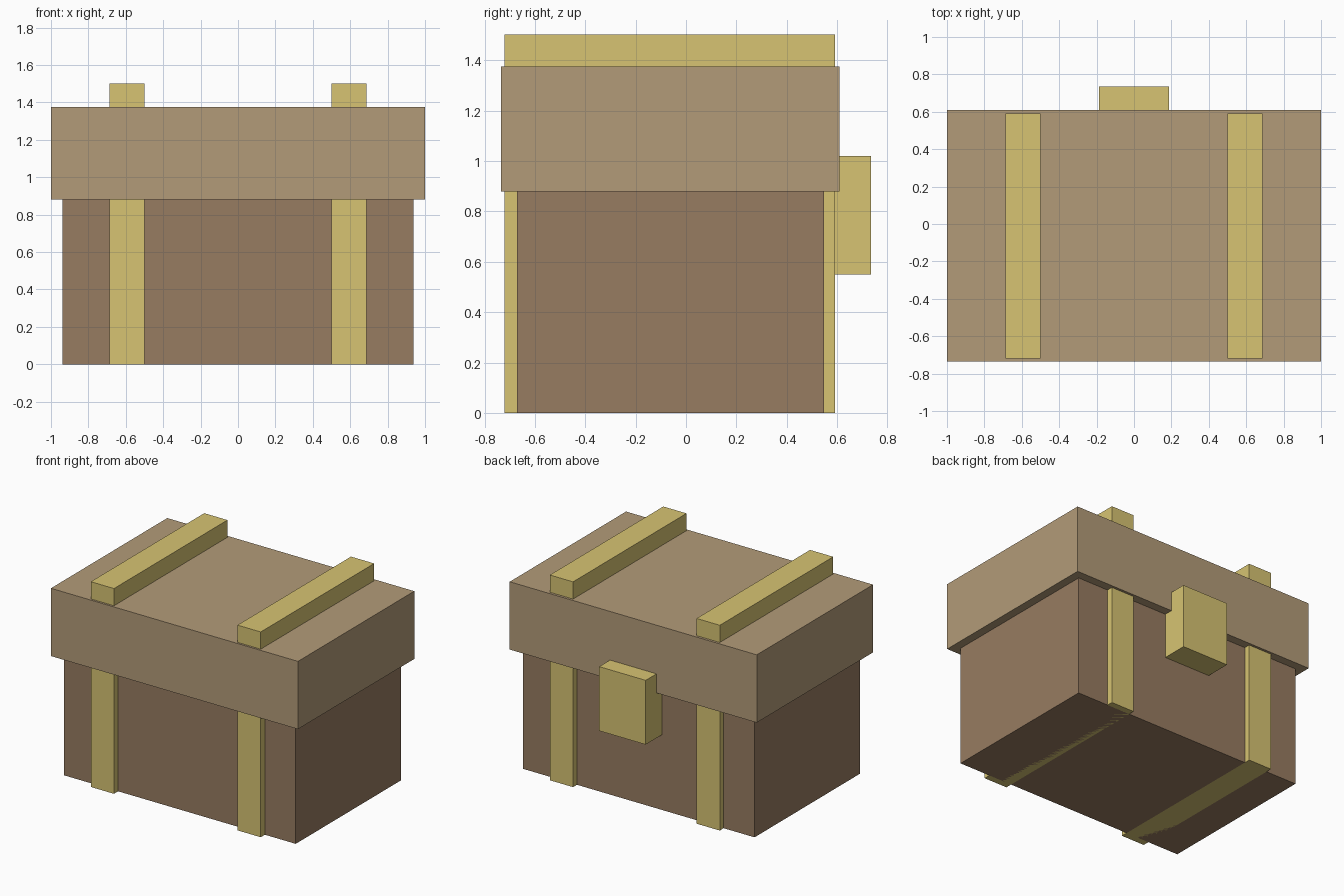
import bpy

if "Cube" in bpy.data.objects:
    bpy.data.objects.remove(bpy.data.objects["Cube"])


def material(name, rgb):
    m = bpy.data.materials.new(name)
    m.diffuse_color = (*rgb, 1)
    m.use_nodes = True
    m.node_tree.nodes["Principled BSDF"].inputs["Base Color"].default_value = m.diffuse_color
    return m


def box(name, x, y, z, mat):
    """Box from (min, max) ranges on each axis."""
    centre = [(a + b) / 2 for a, b in (x, y, z)]
    bpy.ops.mesh.primitive_cube_add(size=1, location=centre)
    ob = bpy.context.object
    ob.name = name
    ob.scale = [b - a for a, b in (x, y, z)]
    bpy.ops.object.transform_apply(location=False, rotation=False, scale=True)
    ob.data.materials.append(mat)
    return ob


dark_wood = material("dark_wood", (0.31, 0.20, 0.12))
light_wood = material("light_wood", (0.45, 0.33, 0.19))
brass = material("brass", (0.68, 0.55, 0.17))

# Chest body and overhanging lid
box("body", (-0.938, 0.938), (-0.672, 0.547), (0, 0.88), dark_wood)
box("lid", (-1, 1), (-0.735, 0.61), (0.88, 1.376), light_wood)

# Straps running through the whole chest
for side, x0 in (("left", -0.688), ("right", 0.5)):
    box(side + "_strap", (x0, x0 + 0.188), (-0.72, 0.592), (0, 1.502), brass)

# Latch, let into the body and lid
box("latch", (-0.188, 0.188), (0.53, 0.735), (0.55, 1.02), brass)
